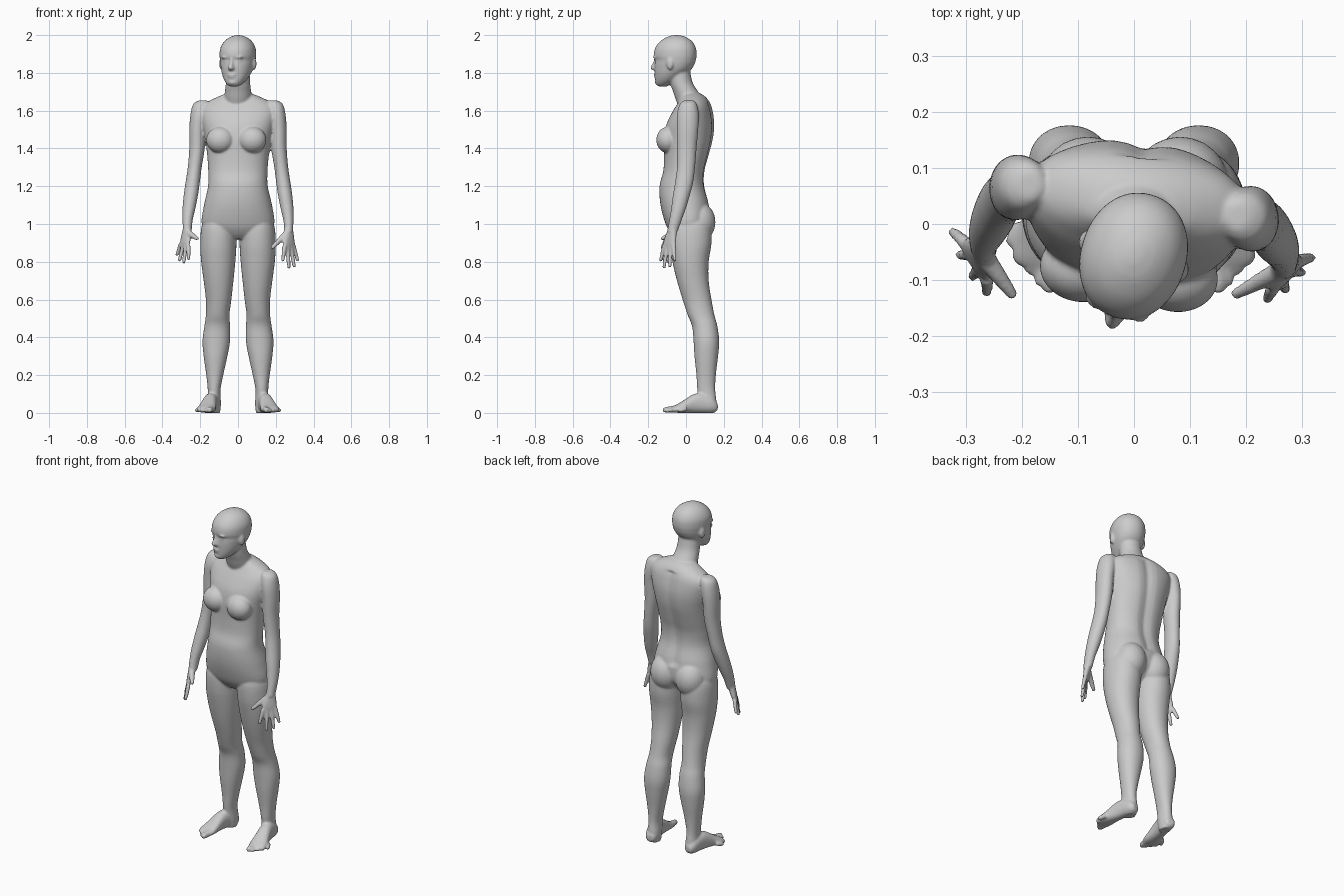
import bpy, bmesh, math
from mathutils import Matrix, Vector

bm = bmesh.new()
I = Matrix.Identity(4)


def catmull(rows, steps=4):
    out = []
    for i in range(len(rows) - 1):
        p0, p1, p2 = rows[max(i - 1, 0)], rows[i], rows[i + 1]
        p3 = rows[min(i + 2, len(rows) - 1)]
        for k in range(steps):
            t = k / steps
            out.append([0.5 * (2 * b + (c - a) * t + (2 * a - 5 * b + 4 * c - d) * t * t
                               + (3 * b - a - 3 * c + d) * t ** 3)
                        for a, b, c, d in zip(p0, p1, p2, p3)])
    return out + [list(rows[-1])]


def loft(rows, matrix=I, n=32, power=2.0, warp=None):
    """Closed skin through rows of (z, x_min, x_max, y_min, y_max)."""
    rings = []
    for z, x0, x1, y0, y1 in catmull(rows):
        ring = []
        for i in range(n):
            a = 2 * math.pi * i / n
            c, s = math.cos(a), math.sin(a)
            p = Vector(((x0 + x1) / 2 + (x1 - x0) / 2 * math.copysign(abs(c) ** (2 / power), c),
                        (y0 + y1) / 2 + (y1 - y0) / 2 * math.copysign(abs(s) ** (2 / power), s), z))
            ring.append(bm.verts.new(matrix @ (warp(p) if warp else p)))
        rings.append(ring)
    for r, q in zip(rings, rings[1:]):
        for i in range(n):
            bm.faces.new((r[i], r[(i + 1) % n], q[(i + 1) % n], q[i]))
    bm.faces.new(rings[0])
    bm.faces.new(rings[-1])


def ball(center, size, matrix=I):
    m = matrix @ Matrix.Translation(center) @ Matrix.Diagonal((*size, 1))
    bmesh.ops.create_uvsphere(bm, u_segments=24, v_segments=16, radius=1, matrix=m)


def frame(origin, side, axis):
    z = Vector(axis).normalized()
    x = Vector(side)
    x = (x - z * x.dot(z)).normalized()
    m = Matrix((x, z.cross(x), z)).transposed().to_4x4()
    m.translation = origin
    return m


def digit(a, b, r0, r1):
    a, b = Vector(a), Vector(b)
    L = (b - a).length
    prof = [(0, r0), (L * .5, (r0 + r1) / 2), (L - r1, r1), (L - r1 * .3, r1 * .75), (L, r1 * .25)]
    loft([(z, -r, r, -r, r) for z, r in prof], frame(a, (.9, .3, .2), b - a), n=12)


def twist(p):
    # shoulders turn relative to the hips, with a groove along the spine
    if p.y > 0.03 and 1.08 < p.z < 1.64:
        p.y -= 0.014 * math.exp(-(p.x / 0.03) ** 2)
    t = min(max((p.z - 1.1) / 0.4, 0), 1)
    return Matrix.Rotation(math.radians(-7) * t, 3, 'Z') @ p


# torso
torso = [(.92, .07, -.05, .06), (.95, .15, -.08, .09), (1.0, .192, -.108, .125),
         (1.1, .180, -.135, .125), (1.2, .158, -.14, .10), (1.28, .157, -.12, .10),
         (1.36, .163, -.115, .12), (1.45, .175, -.115, .142), (1.53, .192, -.10, .148),
         (1.60, .20, -.065, .138), (1.64, .175, -.04, .125), (1.67, .12, -.025, .105),
         (1.69, .07, -.02, .08)]
loft([(z, -w, w, f, b) for z, w, f, b in torso], n=48, power=2.2, warp=twist)
chest = Matrix.Rotation(math.radians(-6), 4, 'Z')
for s in (-1, 1):
    ball((s * .085, -.087, 1.445), (.075, .062, .07), chest)      # breasts
    ball((s * .082, .068, 1.01), (.088, .088, .105))              # buttocks

# neck
loft([(1.6, -.07, .07, -.03, .11), (1.66, -.074, .074, -.055, .095), (1.70, -.07, .07, -.068, .065),
      (1.75, -.064, .064, -.085, .035), (1.82, -.062, .062, -.09, .02)])

# head, turned towards its right
head = Matrix.Translation((0, -.055, 0)) @ Matrix.Rotation(math.radians(-18), 4, 'Z')
skull = [(1.728, .018, -.092, -.05), (1.738, .036, -.106, -.03), (1.76, .056, -.11, .01),
         (1.79, .073, -.111, .05), (1.82, .083, -.113, .085), (1.85, .089, -.112, .103),
         (1.868, .091, -.109, .108), (1.89, .094, -.117, .112), (1.93, .091, -.11, .109),
         (1.965, .073, -.085, .09), (1.988, .045, -.05, .058), (1.998, .018, -.02, .026),
         (2.0, .004, -.004, .008)]
loft([(z, -w, w, f, b) for z, w, f, b in skull], head, n=40, power=2.1)
loft([(1.812, -.008, .008, -.122, -.10), (1.822, -.018, .018, -.138, -.09), (1.835, -.014, .014, -.137, -.09),
      (1.86, -.009, .009, -.124, -.09), (1.885, -.008, .008, -.117, -.09)], head, n=16)   # nose
ball((0, -.106, 1.79), (.026, .014, .007), head)                  # upper lip
ball((0, -.104, 1.778), (.022, .014, .007), head)                 # lower lip
ball((0, -.095, 1.75), (.024, .02, .014), head)                   # chin
for s in (-1, 1):
    ball((s * .036, -.098, 1.882), (.025, .016, .007), head)      # brow
    ball((s * .034, -.092, 1.862), (.015, .014, .009), head)      # eye
    ball((s * .092, -.002, 1.848), (.010, .018, .032),
         head @ Matrix.Rotation(s * .0, 4, 'Z'))                  # ear

# legs and feet
leg = [(.0, .095, .15, .08, .15), (.05, .09, .16, .07, .162), (.12, .093, .160, .06, .155),
       (.2, .078, .168, .055, .158), (.3, .056, .182, .045, .17), (.38, .042, .188, .04, .176),
       (.46, .042, .178, .032, .166), (.52, .045, .170, .008, .15), (.6, .035, .170, -.018, .135),
       (.7, .024, .182, -.048, .12), (.8, .014, .195, -.072, .12), (.9, .008, .20, -.09, .135),
       (1.0, .012, .19, -.09, .13), (1.06, .05, .15, -.05, .09)]
foot = [(0, .018, .015, .05), (.012, .03, .004, .065), (.04, .037, 0, .09), (.09, .037, 0, .105),
        (.13, .038, 0, .098), (.17, .043, 0, .074), (.205, .048, 0, .052), (.235, .048, .002, .036),
        (.25, .04, .006, .026)]
for s in (-1, 1):
    mir = Matrix.Diagonal((s, 1, 1, 1))
    loft(leg, mir, power=2.1)
    f = frame((.124, .166, 0), (1, 0, 0), (.2, -1, 0))
    up = Matrix((f.col[0], (0, 0, 1, 0), f.col[2], f.col[3])).transposed()
    loft([(d, -w, w, lo, hi) for d, w, lo, hi in foot], mir @ up, n=24, power=2.3)
    for i in range(5):                                            # toes
        t = i / 4
        r = .016 if i == 0 else .0115
        base = Vector((.142 + .06 * t, -.05 + .05 * t, .022))
        tip = Vector((.152 + .072 * t, -.124 + .085 * t - (.008 if 0 < i < 4 else 0), r * .9))
        digit(mir @ base, mir @ tip, r * 1.15, r * .95)

# arms: (z, x centre, x radius, y radius, right y centre, left y centre)
arm = [(1.655, .185, .02, .025, .015, .07), (1.635, .195, .042, .045, .012, .07),
       (1.58, .205, .047, .058, .01, .066), (1.5, .215, .043, .057, .008, .064),
       (1.4, .217, .041, .052, .004, .06), (1.3, .229, .037, .048, 0, .05),
       (1.22, .240, .038, .048, -.01, .036), (1.15, .250, .038, .045, -.025, .015),
       (1.08, .260, .034, .039, -.040, -.008), (1.02, .267, .027, .033, -.056, -.028),
       (.96, .268, .023, .028, -.072, -.046)]
# hands: index knuckle, little knuckle, thumb tip, four finger tips
hands = {1: [(.247, -.115, .885), (.292, -.065, .89), (.176, -.128, .87),
             (.236, -.136, .80), (.270, -.118, .762), (.299, -.087, .768), (.318, -.06, .80)],
         -1: [(-.262, -.098, .885), (-.302, -.032, .895), (-.212, -.132, .92),
              (-.262, -.125, .808), (-.288, -.095, .79), (-.312, -.056, .80), (-.325, -.012, .83)]}
for s in (-1, 1):
    loft([(z, s * x - rx, s * x + rx, (yr if s > 0 else yl) - ry, (yr if s > 0 else yl) + ry)
          for z, x, rx, ry, yr, yl in arm], n=24)
    k0, k1, thumb, *tips = [Vector(p) for p in hands[s]]
    wrist = Vector((s * .268, -.068 if s > 0 else -.042, .985))
    mid = (k0 + k1) / 2
    L = (mid - wrist).length
    palm = [(0, .024, .02), (L * .35, .031, .019), (L * .75, .041, .016), (L, .041, .013), (L + .012, .034, .009)]
    loft([(d, -w, w, -t, t) for d, w, t in palm], frame(wrist, k0 - k1, mid - wrist), n=20, power=2.3)
    for i, tip in enumerate(tips):
        digit(k0.lerp(k1, i / 3), tip, .0125, .0095)
    root = wrist.lerp(k0, .3)
    digit(root, thumb, .019, .0105)

# fuse every part into one continuous skin
bmesh.ops.recalc_face_normals(bm, faces=bm.faces)
mesh = bpy.data.meshes.new("human_body")
bm.to_mesh(mesh)
bm.free()
body = bpy.data.objects.new("human_body", mesh)
bpy.context.collection.objects.link(body)
remesh = body.modifiers.new("fuse", 'REMESH')
remesh.mode = 'VOXEL'
remesh.voxel_size = 0.006
remesh.use_smooth_shade = True
smooth = body.modifiers.new("soften", 'SMOOTH')
smooth.factor = 0.5
smooth.iterations = 5
